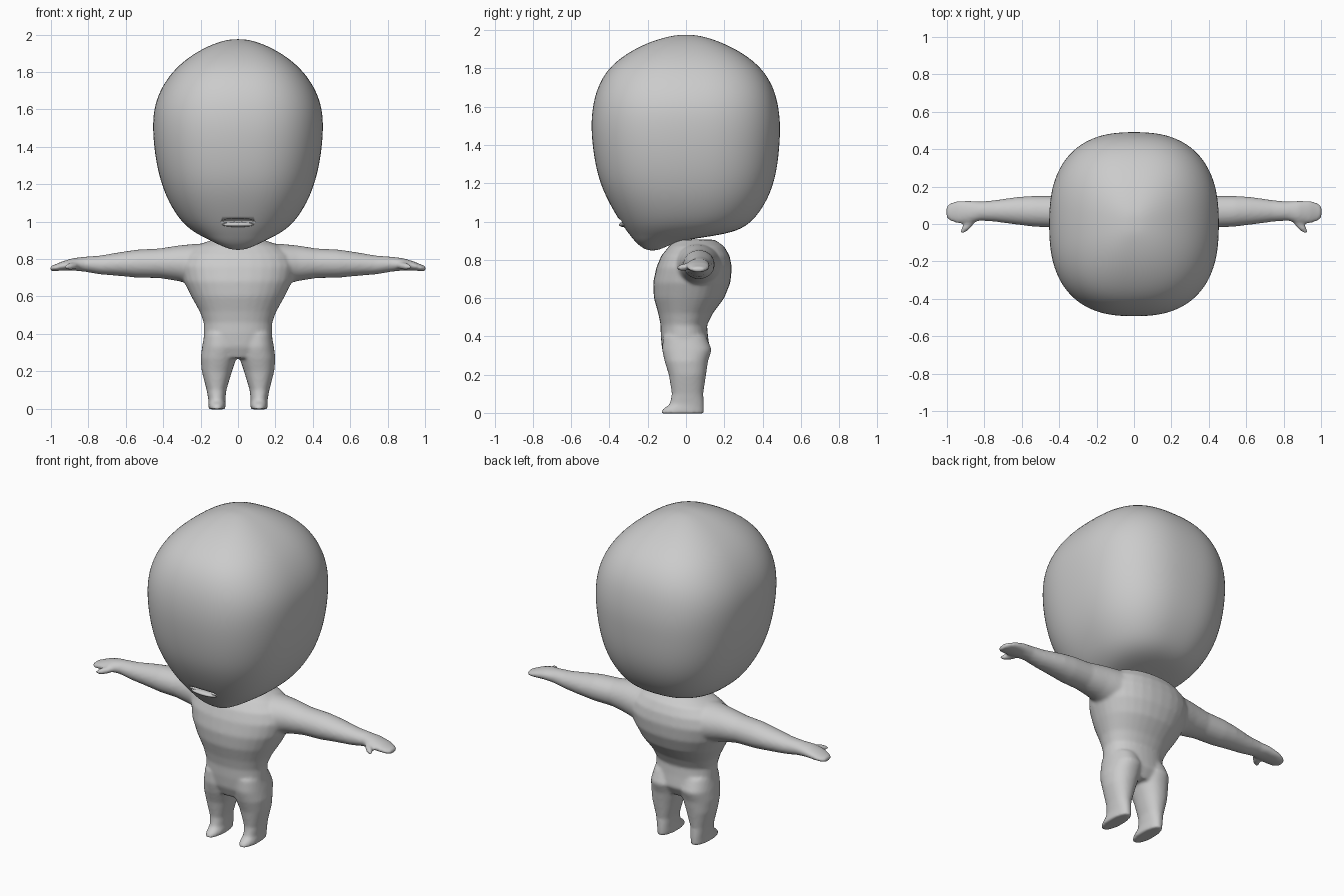
import bpy
import bmesh
from math import cos, sin, pi, copysign
from mathutils import Matrix, Vector

if "Cube" in bpy.data.objects:
    bpy.data.objects.remove(bpy.data.objects["Cube"], do_unlink=True)

grey = bpy.data.materials.new("plain grey")
grey.use_nodes = True
COLOUR = (0.6, 0.6, 0.6, 1)
grey.diffuse_color = COLOUR
grey.node_tree.nodes["Principled BSDF"].inputs["Base Color"].default_value = COLOUR


def loft(bm, rings, place, power=2.0, seg=32):
    """Skin rounded rings (position, u low, u high, v low, v high)."""
    def bend(c):
        return copysign(abs(c) ** (2 / power), c)
    loops = []
    for pos, u0, u1, v0, v1 in rings:
        loop = []
        for i in range(seg):
            a = 2 * pi * i / seg
            u = (u0 + u1) / 2 + (u1 - u0) / 2 * bend(cos(a))
            v = (v0 + v1) / 2 + (v1 - v0) / 2 * bend(sin(a))
            loop.append(bm.verts.new(place(pos, u, v)))
        loops.append(loop)
    for a, b in zip(loops, loops[1:]):
        for i in range(seg):
            j = (i + 1) % seg
            bm.faces.new((a[i], a[j], b[j], b[i]))
    bm.faces.new(loops[0][::-1])
    bm.faces.new(loops[-1])


def finish(bm, name):
    bmesh.ops.recalc_face_normals(bm, faces=bm.faces)
    mesh = bpy.data.meshes.new(name)
    bm.to_mesh(mesh)
    bm.free()
    mesh.materials.append(grey)
    mesh.shade_smooth()
    obj = bpy.data.objects.new(name, mesh)
    bpy.context.collection.objects.link(obj)
    return obj


def upright(z, x, y):
    return (x, y, z)


# Head: height, half width, front, back
head_profile = [
    (0.848, 0.03, -0.20, -0.15), (0.87, 0.09, -0.24, -0.10),
    (0.90, 0.15, -0.27, -0.03), (0.925, 0.20, -0.29, 0.15),
    (0.95, 0.245, -0.31, 0.27), (1.0, 0.305, -0.345, 0.35),
    (1.1, 0.37, -0.405, 0.42), (1.2, 0.41, -0.45, 0.46),
    (1.3, 0.435, -0.475, 0.48), (1.4, 0.45, -0.49, 0.49),
    (1.5, 0.457, -0.497, 0.495), (1.6, 0.452, -0.49, 0.485),
    (1.7, 0.42, -0.465, 0.46), (1.8, 0.355, -0.41, 0.40),
    (1.88, 0.265, -0.31, 0.30), (1.94, 0.16, -0.19, 0.18),
    (1.97, 0.07, -0.08, 0.08), (1.975, 0.02, -0.03, 0.03)]
bm = bmesh.new()
loft(bm, [(z, -w, w, f, b) for z, w, f, b in head_profile], upright, 2.5, 40)
head = finish(bm, "head")
sub = head.modifiers.new("soften", 'SUBSURF')
sub.levels = sub.render_levels = 2

# Mouth: a shallow slit cut out above a soft lower lip
bm = bmesh.new()
bmesh.ops.create_uvsphere(bm, u_segments=32, v_segments=16, radius=1, matrix=(
    Matrix.Translation((0, -0.35, 1.003)) @ Matrix.Diagonal((0.095, 0.05, 0.013, 1))))
cutter = finish(bm, "mouth_cutter")
cutter.hide_render = True
cutter.hide_set(True)
cut = head.modifiers.new("mouth", 'BOOLEAN')
cut.operation = 'DIFFERENCE'
cut.object = cutter

bm = bmesh.new()
bmesh.ops.create_uvsphere(bm, u_segments=32, v_segments=16, radius=1, matrix=(
    Matrix.Translation((0, -0.325, 0.984)) @ Matrix.Diagonal((0.085, 0.025, 0.013, 1))))
finish(bm, "lower_lip")

# Torso: height, half width, front, back
torso = [
    (0.27, 0.13, -0.10, 0.09), (0.33, 0.18, -0.125, 0.125),
    (0.40, 0.183, -0.132, 0.115), (0.46, 0.183, -0.133, 0.11),
    (0.52, 0.205, -0.145, 0.14), (0.60, 0.25, -0.168, 0.20),
    (0.68, 0.29, -0.172, 0.232), (0.76, 0.31, -0.155, 0.24),
    (0.82, 0.29, -0.13, 0.228), (0.87, 0.23, -0.09, 0.20),
    (0.905, 0.13, -0.05, 0.15)]
bm = bmesh.new()
loft(bm, [(z, -w, w, f, b) for z, w, f, b in torso], upright, 2.2)

# Leg with foot: height, inner side, outer side, front, back
leg = [
    (-0.004, 0.068, 0.158, -0.132, 0.094), (0.018, 0.066, 0.158, -0.125, 0.094),
    (0.045, 0.068, 0.158, -0.085, 0.094), (0.10, 0.062, 0.168, -0.074, 0.09),
    (0.20, 0.032, 0.194, -0.09, 0.105), (0.27, 0.008, 0.20, -0.112, 0.115),
    (0.33, 0.002, 0.192, -0.125, 0.135), (0.40, 0.01, 0.18, -0.12, 0.105)]

# Arm with hand: distance out, front, back, underside, top
arm = [
    (0.15, -0.08, 0.20, 0.64, 0.885), (0.24, -0.06, 0.18, 0.66, 0.88),
    (0.32, -0.035, 0.165, 0.682, 0.872), (0.42, -0.02, 0.15, 0.698, 0.856),
    (0.54, -0.014, 0.15, 0.70, 0.85), (0.62, -0.004, 0.145, 0.708, 0.838),
    (0.74, 0.012, 0.128, 0.718, 0.818), (0.82, 0.018, 0.12, 0.732, 0.812),
    (0.88, 0.004, 0.125, 0.738, 0.805), (0.94, 0.002, 0.125, 0.738, 0.787),
    (0.98, 0.014, 0.115, 0.735, 0.77), (1.004, 0.035, 0.095, 0.736, 0.762)]

for s in (1, -1):
    loft(bm, leg, lambda z, x, y: (s * x, y, z), 2.2)
    loft(bm, arm, lambda x, y, z: (s * x, y, z))
    # Thumb
    lean = Vector((s * 0.05, -0.055, -0.008)).to_track_quat('Z', 'Y').to_matrix().to_4x4()
    bmesh.ops.create_uvsphere(bm, u_segments=16, v_segments=12, radius=1, matrix=(
        Matrix.Translation((s * 0.885, -0.004, 0.762)) @ lean
        @ Matrix.Diagonal((0.02, 0.02, 0.062, 1))))

body = finish(bm, "body")
fuse = body.modifiers.new("fuse", 'REMESH')
fuse.mode = 'VOXEL'
fuse.voxel_size = 0.009
fuse.use_smooth_shade = True
soft = body.modifiers.new("soften", 'SMOOTH')
soft.factor = 0.5
soft.iterations = 8
